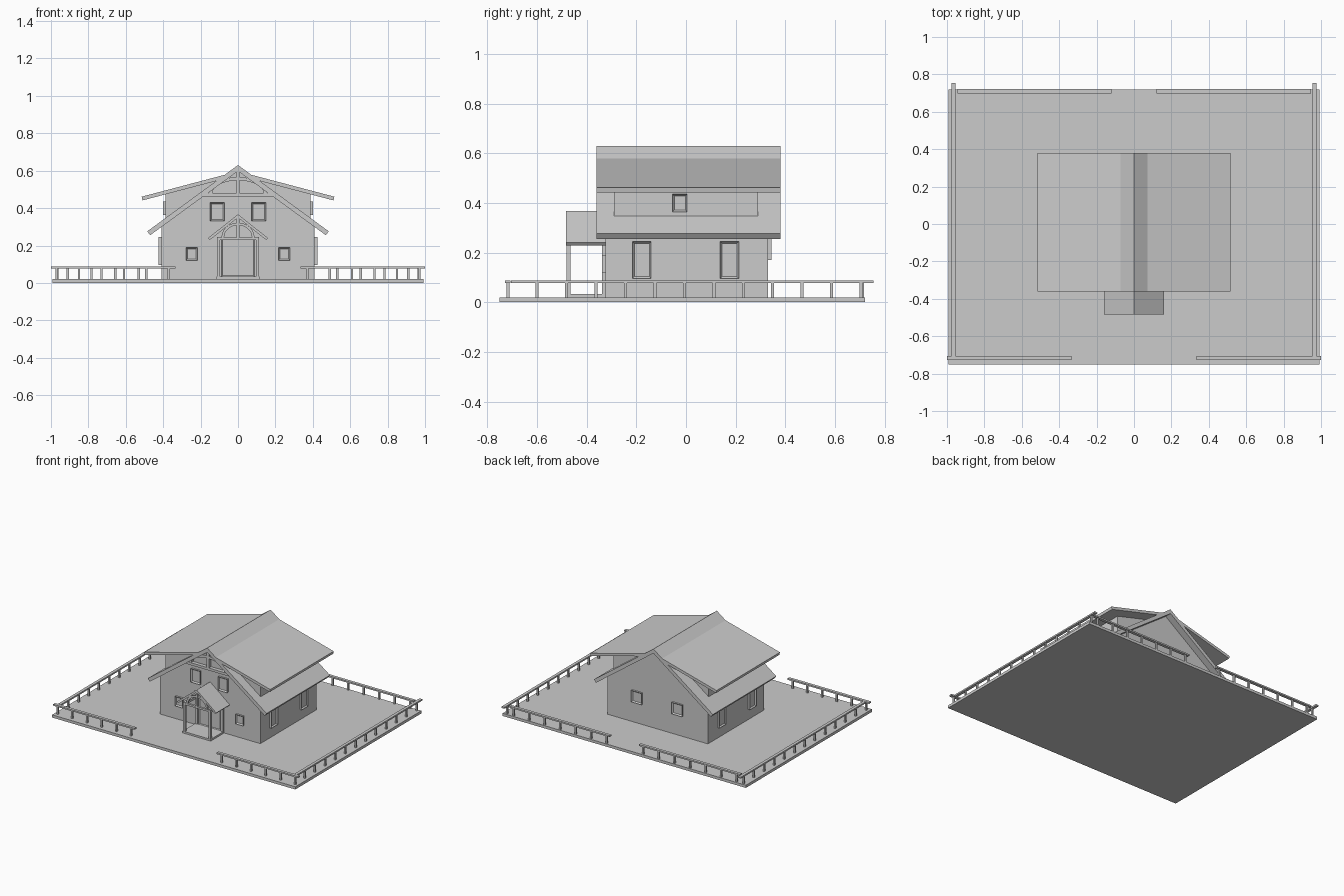
import bpy, bmesh, math

if "Cube" in bpy.data.objects:
    bpy.data.objects.remove(bpy.data.objects["Cube"])

grey = bpy.data.materials.new("light_grey")
grey.use_nodes = True
colour = (0.6, 0.6, 0.6, 1)
grey.diffuse_color = colour
grey.node_tree.nodes["Principled BSDF"].inputs["Base Color"].default_value = colour


def finish(name, bm):
    bmesh.ops.recalc_face_normals(bm, faces=bm.faces)
    mesh = bpy.data.meshes.new(name)
    bm.to_mesh(mesh)
    bm.free()
    mesh.materials.append(grey)
    ob = bpy.data.objects.new(name, mesh)
    bpy.context.collection.objects.link(ob)
    return ob


def prism(name, profile, y0, y1):
    """Extrude an x-z outline from y0 to y1."""
    bm = bmesh.new()
    face = bm.faces.new([bm.verts.new((x, y0, z)) for x, z in profile])
    out = bmesh.ops.extrude_face_region(bm, geom=[face])
    verts = [g for g in out["geom"] if isinstance(g, bmesh.types.BMVert)]
    bmesh.ops.translate(bm, verts=verts, vec=(0, y1 - y0, 0))
    return finish(name, bm)


def box(name, x0, x1, y0, y1, z0, z1):
    return prism(name, [(x0, z0), (x1, z0), (x1, z1), (x0, z1)], y0, y1)


def window(name, centre, width, height, angle, depth=0.014, rim=0.011):
    """Framed panel with a recessed pane; angle turns it away from the front."""
    bm = bmesh.new()
    bmesh.ops.create_cube(bm, size=1)
    bmesh.ops.scale(bm, verts=bm.verts, vec=(width, depth * 2, height))
    bm.normal_update()
    front = [f for f in bm.faces if f.normal.y < -0.9]
    bmesh.ops.inset_region(bm, faces=front, thickness=rim)
    bmesh.ops.translate(bm, verts=front[0].verts, vec=(0, depth * 0.7, 0))
    ob = finish(name, bm)
    ob.location = centre
    ob.rotation_euler.z = angle
    return ob


def mirrored(points):
    return points + [(-x, z) for x, z in reversed(points) if x > 0]


def gable_roof(name, apex, half, eave, thick, y0, y1):
    """Chevron roof with square-cut eaves."""
    slope = (apex - eave) / half
    n = math.hypot(1, slope)
    top = [(-half, eave), (0, apex), (half, eave)]
    tip_x, tip_z = half - thick * slope / n, eave - thick / n
    under = [(tip_x, tip_z), (0, apex - thick * n), (-tip_x, tip_z)]
    return prism(name, top + under, y0, y1)


def truss(name, chord_z, half, apex, arch_x, arch_z, y0, y1, w):
    """Tie beam, king post and a pair of curved braces."""
    box(name + "_tie_beam", -half, half, y0, y1, chord_z, chord_z + w)
    box(name + "_king_post", -w / 2, w / 2, y0, y1, chord_z, apex)
    for side, s in (("left", 1), ("right", -1)):
        angles = [math.pi / 2 * i / 8 for i in range(9)]
        outer = [(s * arch_x * math.cos(a), chord_z + w + arch_z * math.sin(a)) for a in angles]
        inner = [(s * (arch_x - w) * math.cos(a), chord_z + w + (arch_z - w) * math.sin(a))
                 for a in reversed(angles)]
        prism(f"{name}_brace_{side}", outer + inner, y0 + 0.002, y1 - 0.002)


# Ground platform
box("ground_platform", -0.993, 0.993, -0.75, 0.72, 0, 0.02)

# House body and main roof
prism("house_walls", mirrored([(0, 0.605), (0.41, 0.305), (0.41, 0.02)]), -0.325, 0.33)
gable_roof("main_roof", 0.63, 0.485, 0.276, 0.026, -0.36, 0.38)
truss("gable_truss", 0.463, 0.19, 0.6, 0.155, 0.085, -0.352, -0.325, 0.018)

# Shed dormers on both slopes
for side, s in (("left", 1), ("right", -1)):
    slab = [(0.06, 0.581), (0.515, 0.461), (0.511, 0.441), (0.06, 0.560)]
    prism("dormer_roof_" + side, [(s * x, z) for x, z in slab], -0.36, 0.38)
    wall = [(0.09, 0.553), (0.388, 0.475), (0.388, 0.34)]
    prism("dormer_wall_" + side, [(s * x, z) for x, z in wall], -0.29, 0.29)
    turn = s * math.pi / 2
    window("dormer_window_" + side, (s * 0.388, -0.025, 0.4), 0.06, 0.072, turn)
    for place, y in (("front", -0.178), ("back", 0.175)):
        window(f"side_window_{side}_{place}", (s * 0.41, y, 0.17), 0.076, 0.15, turn)

    # Gable end windows
    window("upper_window_" + side, (s * 0.111, -0.325, 0.38), 0.075, 0.1, 0)
    window("lower_window_" + side, (s * 0.247, -0.325, 0.155), 0.062, 0.07, 0)
    window("back_window_" + side, (s * 0.165, 0.33, 0.213), 0.085, 0.085, math.pi)

    # Porch posts and side beams
    x0, x1 = sorted((s * 0.095, s * 0.113))
    box("porch_front_post_" + side, x0, x1, -0.481, -0.464, 0.03, 0.228)
    box("porch_rear_post_" + side, x0, x1, -0.338, -0.325, 0.03, 0.228)
    box("porch_beam_" + side, x0, x1, -0.481, -0.325, 0.228, 0.246)

# Porch and door
box("porch_floor", -0.115, 0.115, -0.483, -0.325, 0.02, 0.033)
gable_roof("porch_roof", 0.367, 0.16, 0.24, 0.014, -0.483, -0.325)
truss("porch_truss", 0.23, 0.113, 0.352, 0.088, 0.078, -0.481, -0.465, 0.014)
window("front_door", (0, -0.325, 0.138), 0.176, 0.212, 0, 0.008, 0.009)


# Fence: a top rail on evenly spaced posts
def fence(name, start, end, first, last, count, along_x, across):
    def piece(part, a0, a1, half, z0, z1):
        if along_x:
            box(part, a0, a1, across - half, across + half, z0, z1)
        else:
            box(part, across - half, across + half, a0, a1, z0, z1)
    piece(name + "_rail", start, end, 0.011, 0.077, 0.088)
    for i in range(count):
        c = first + (last - first) * i / (count - 1)
        piece(f"{name}_post_{i + 1}", c - 0.006, c + 0.006, 0.006, 0.02, 0.077)


for side, s in (("left", 1), ("right", -1)):
    f0, f1 = sorted((s * 0.335, s))
    fence("front_fence_" + side, f0, f1, s * 0.37, s * 0.97, 6, True, -0.717)
    b0, b1 = sorted((s * 0.12, s * 0.945))
    fence("back_fence_" + side, b0, b1, s * 0.15, s * 0.91, 7, True, 0.71)
    fence("side_fence_" + side, -0.705, 0.755, -0.6, 0.705, 12, False, s * 0.965)
